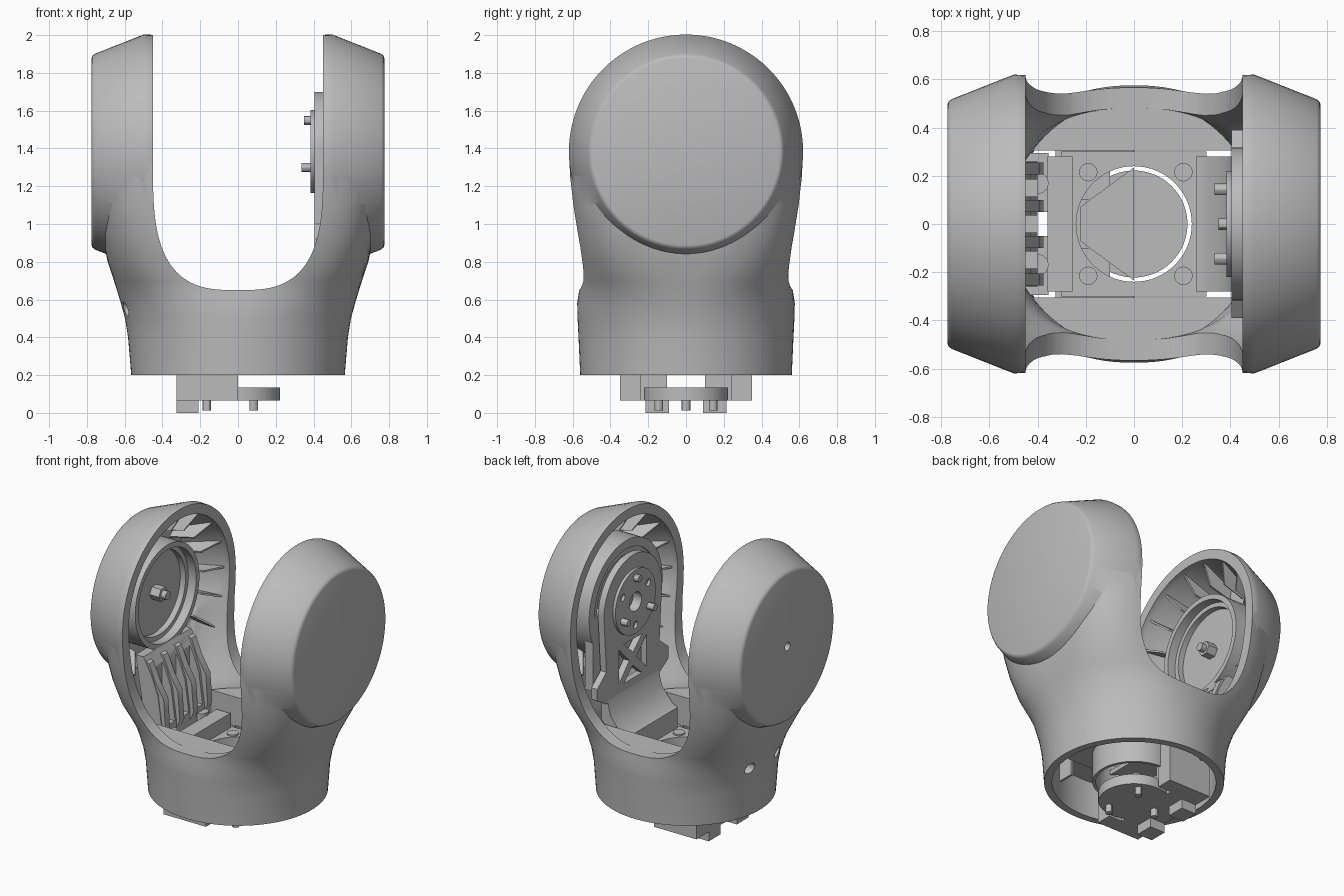
import bpy, bmesh
from math import sin, cos, pi, radians
from mathutils import Vector

if bpy.data.objects.get("Cube"):
    bpy.data.objects.remove(bpy.data.objects["Cube"])

PIVOT = 1.383  # height of the arm axis
grey = bpy.data.materials.new("matte_grey")
grey.use_nodes = True
grey.diffuse_color = (0.5, 0.5, 0.5, 1)
grey.node_tree.nodes["Principled BSDF"].inputs["Base Color"].default_value = (0.5, 0.5, 0.5, 1)
parts = []


def loft(name, rings, closed=False):
    """Skin a list of rings; cap the ends, or join last to first."""
    bm = bmesh.new()
    rows = [[bm.verts.new(p) for p in ring] for ring in rings]
    pairs = list(zip(rows, rows[1:])) + ([(rows[-1], rows[0])] if closed else [])
    for a, b in pairs:
        for i in range(len(a)):
            j = (i + 1) % len(a)
            bm.faces.new((a[i], a[j], b[j], b[i]))
    if not closed:
        bm.faces.new(rows[0])
        bm.faces.new(rows[-1])
    bmesh.ops.recalc_face_normals(bm, faces=bm.faces)
    mesh = bpy.data.meshes.new(name)
    bm.to_mesh(mesh)
    bm.free()
    mesh.materials.append(grey)
    obj = bpy.data.objects.new(name, mesh)
    bpy.context.collection.objects.link(obj)
    parts.append(obj)
    return obj


def place(axis, u, v, w):
    return {"x": Vector((w, u, v)), "y": Vector((u, w, v)), "z": Vector((u, v, w))}[axis]


def prism(name, pts, axis, lo, hi):
    return loft(name, [[place(axis, u, v, w) for u, v in pts] for w in (lo, hi)])


def lathe(name, profile, axis="x", center=(0, PIVOT), closed=False, n=64):
    """Turn (position, radius) pairs around an axis."""
    return loft(name, [[place(axis, center[0] + r * cos(2 * pi * i / n),
                              center[1] + r * sin(2 * pi * i / n), w)
                        for i in range(n)] for w, r in profile], closed)


def tube(name, lo, hi, outer, inner, axis="x", center=(0, PIVOT)):
    return lathe(name, [(lo, outer), (hi, outer), (hi, inner), (lo, inner)], axis, center, True)


def rod(name, axis, center, r, lo, hi, n=24):
    return lathe(name, [(lo, r), (hi, r)], axis, center, n=n)


def box(name, x0, x1, y0, y1, z0, z1):
    return prism(name, [(x0, y0), (x1, y0), (x1, y1), (x0, y1)], "z", z0, z1)


def boolean(obj, other, operation="DIFFERENCE"):
    mod = obj.modifiers.new("cut", "BOOLEAN")
    mod.operation, mod.solver, mod.object = operation, "EXACT", other
    dg = bpy.context.evaluated_depsgraph_get()
    mesh = bpy.data.meshes.new_from_object(obj.evaluated_get(dg))
    obj.modifiers.clear()
    obj.data = mesh
    parts.remove(other)
    bpy.data.objects.remove(other)


# Sections of the body: height, half width, half depth, squareness, wall
SECTIONS = [(0.2, 0.565, 0.56, 2, 0.05), (0.4, 0.582, 0.569, 2, 0.06),
            (0.5, 0.598, 0.574, 2.05, 0.07), (0.58, 0.62, 0.576, 2.15, 0.08),
            (0.64, 0.638, 0.567, 2.3, 0.085), (0.7, 0.657, 0.565, 2.6, 0.085),
            (0.8, 0.69, 0.574, 3.2, 0.08), (0.95, 0.722, 0.597, 3.7, 0.075),
            (1.1, 0.745, 0.618, 4, 0.07), (1.25, 0.762, 0.634, 4, 0.065),
            (1.38, 0.768, 0.64, 4, 0.065)]


def section(z, a, b, n, count=96):
    ring = []
    for i in range(count):
        c, s = cos(2 * pi * i / count), sin(2 * pi * i / count)
        k = (abs(c) ** n + abs(s) ** n) ** (-1 / n)
        ring.append((a * c * k, b * s * k, z))
    return ring


# Outer shell: body with a tapered round cap on each arm
shell = loft("yoke_shell", [section(z, a, b, n) for z, a, b, n, t in SECTIONS])
for s in (1, -1):
    cap = [(0.43, 0.612), (0.46, 0.619), (0.5, 0.62), (0.758, 0.518), (0.77, 0.508), (0.775, 0.495)]
    boolean(shell, lathe("cap", [(s * x, r) for x, r in cap], n=96), "UNION")

# Hollow the inside, open at the bottom
inner = [section(z, a - t, b - t, n) for z, a, b, n, t in SECTIONS]
inner.insert(0, section(0.1, 0.515, 0.51, 2))
boolean(shell, loft("body_hollow", inner))
for s in (1, -1):
    boolean(shell, lathe("arm_hollow", [(s * x, r) for x, r in
                                        ((0.41, 0.55), (0.5, 0.55), (0.725, 0.45))]))

# Slot between the arms with a rounded bottom
slot = [(0.45, 2.2), (-0.45, 2.2)]
for i in range(41):
    t = pi + pi * i / 40
    k = (abs(cos(t)) ** 3 + abs(sin(t)) ** 3) ** (-1 / 3)
    slot.append((0.45 * cos(t) * k, 1.3 + 0.65 * sin(t) * k))
boolean(shell, prism("slot", slot, "y", -1, 1))

# Screw holes on the right side
for y, z, r in ((-0.15, 0.55, 0.038), (0.15, 0.55, 0.038), (0, PIVOT, 0.028)):
    boolean(shell, rod("hole", "x", (y, z), r, -0.9, -0.4))

# Stiffening fins inside both arms
for s in (1, -1):
    for k in range(14):
        ang = radians(-40 + 20 * k)
        d, t = Vector((0, cos(ang), sin(ang))), Vector((0, -sin(ang), cos(ang))) * 0.006
        o = Vector((0, 0, PIVOT))
        tri = [o + d * r + Vector((s * x, 0, 0)) for x, r in
               ((0.48, 0.57), (0.56, 0.42), (0.73, 0.38), (0.73, 0.475), (0.5, 0.575))]
        loft("arm_fin", [[p - t for p in tri], [p + t for p in tri]])

# Right arm: bearing cup with a centre stud
tube("bearing_cup", -0.73, -0.54, 0.35, 0.315)
tube("cup_lip", -0.65, -0.6, 0.32, 0.285)
rod("cup_floor", "x", (0, PIVOT), 0.33, -0.69, -0.64, 64)
rod("cup_stud", "x", (0, PIVOT), 0.05, -0.66, -0.57, 6)
rod("stud_pin", "x", (0, PIVOT), 0.028, -0.6, -0.535)

# Right arm: slanted bracket with channels
bracket = prism("right_bracket", [(-0.6, 1.06), (-0.54, 1.06), (-0.48, 0.95), (-0.43, 0.82),
                                  (-0.4, 0.6), (-0.4, 0.44), (-0.49, 0.44), (-0.55, 0.75)],
                "y", -0.26, 0.26)
for y, top in ((0, 1.2), (-0.15, 0.98), (0.15, 0.98)):
    boolean(bracket, box("channel", -0.5, -0.3, y - 0.035, y + 0.035, 0.6, top))
for y in (-0.23, -0.075, 0.075, 0.23):
    prism("bracket_rib", [(-0.55, 1.04), (-0.5, 1.02), (-0.45, 0.9), (-0.39, 0.8),
                          (-0.375, 0.6), (-0.42, 0.5)], "y", y - 0.025, y + 0.025)
for s in (1, -1):
    lo, hi = sorted((s * 0.05, s * 0.295))
    box("bracket_shelf", -0.48, -0.355, lo, hi, 0.42, 0.46)
    rod("bracket_boss", "z", (-0.4, s * 0.17), 0.045, 0.42, 0.56)

# Left arm: motor housing, mounting plate and hub
tube("motor_housing", 0.47, 0.73, 0.36, 0.3)
tube("housing_step", 0.46, 0.62, 0.4, 0.34)
box("housing_skirt", 0.46, 0.52, -0.36, 0.36, 0.88, PIVOT)
outline = [(0.317 * cos(pi * i / 32), PIVOT + 0.317 * sin(pi * i / 32)) for i in range(33)]
outline += [(-0.29, 1.0), (-0.39, 0.92), (-0.39, 0.84), (-0.29, 0.78),
            (0.29, 0.78), (0.39, 0.84), (0.39, 0.92), (0.29, 1.0)]
plate = prism("motor_plate", outline, "x", 0.405, 0.45)
for tri in ([(-0.15, 1.1), (-0.15, 0.87), (-0.04, 0.985)], [(0.15, 1.1), (0.15, 0.87), (0.04, 0.985)],
            [(-0.1, 1.12), (0.1, 1.12), (0, 1.03)], [(-0.1, 0.85), (0.1, 0.85), (0, 0.94)]):
    boolean(plate, prism("cutout", tri, "x", 0.3, 0.6))
hub = rod("motor_hub", "x", (0, PIVOT), 0.22, 0.385, 0.42, 64)
for k in range(3):
    a = radians(30 + 120 * k)
    boolean(hub, rod("hub_hole", "x", (0.16 * cos(a), PIVOT + 0.16 * sin(a)), 0.024, 0.3, 0.41, 16))
for c in (hub, plate):
    boolean(c, rod("hub_bore", "x", (0, PIVOT), 0.065, 0.3, 0.6, 32))
for a in (90, 210, 330):
    c, s = 0.166 * cos(radians(a)), 0.166 * sin(radians(a))
    rod("hub_screw", "x", (c, PIVOT + s), 0.024, 0.335 if s < 0 else 0.35, 0.41, 12)
    # matching screw below the foot disc, turned a quarter
    rod("foot_screw", "z", (-s, c), 0.023, 0.012, 0.1, 12)
prism("plate_foot", [(0.45, 0.8), (0.405, 0.8), (0.38, 0.7), (0.3, 0.6), (0.26, 0.58),
                     (0.26, 0.42), (0.36, 0.42), (0.36, 0.56), (0.45, 0.66)], "y", -0.28, 0.28)

# Floor: middle plate with a collared opening, side block and bolt heads
floor = box("floor_plate", -0.3, 0.3, -0.3, 0.3, 0.4, 0.44)
boolean(floor, rod("opening", "z", (0, 0), 0.24, 0.3, 0.6, 64))
tube("opening_collar", 0.205, 0.42, 0.26, 0.24, "z", (0, 0))
box("floor_block", -0.36, -0.255, -0.28, 0.28, 0.4, 0.54)
for x in (-0.19, 0.205):
    for y in (-0.215, 0.215):
        rod("floor_bolt", "z", (x, y), 0.038, 0.43, 0.45, 24)

# Raised saddles at front and back, level with the slot bottom
for s in (1, -1):
    arc = [(0.52 * cos(radians(a)), s * 0.52 * sin(radians(a))) for a in range(36, 145, 4)]
    prism("saddle", arc, "z", 0.45, 0.648)
    lo, hi = sorted((s * 0.306, s * 0.42))
    for x in (-0.25, 0.25):
        box("saddle_rib", x - 0.008, x + 0.008, lo, hi, 0.3, 0.46)

# Foot: round disc, carrier and feet under the base
rod("foot_disc", "z", (0, 0), 0.222, 0.065, 0.135, 64)
prism("carrier_top", [(0, 0.235), (-0.225, 0.07), (-0.225, -0.07), (0, -0.235)], "z", 0.36, 0.39)
for s in (1, -1):
    lo, hi = sorted((s * 0.24, s * 0.35))
    box("carrier_column", -0.325, 0, lo, hi, 0.065, 0.395)
    lo, hi = sorted((s * 0.1, s * 0.25))
    box("carrier_web", -0.325, -0.1, lo, hi, 0.065, 0.36)
    lo, hi = sorted((s * 0.09, s * 0.215))
    box("carrier_foot", -0.325, -0.21, lo, hi, 0, 0.13)
box("carrier_bar", -0.325, -0.18, -0.24, 0.24, 0.065, 0.13)

# Smooth rounded surfaces, keep sharp edges
bpy.ops.object.select_all(action="DESELECT")
for obj in parts:
    obj.select_set(True)
bpy.context.view_layer.objects.active = shell
bpy.ops.object.shade_smooth_by_angle(angle=radians(30))
